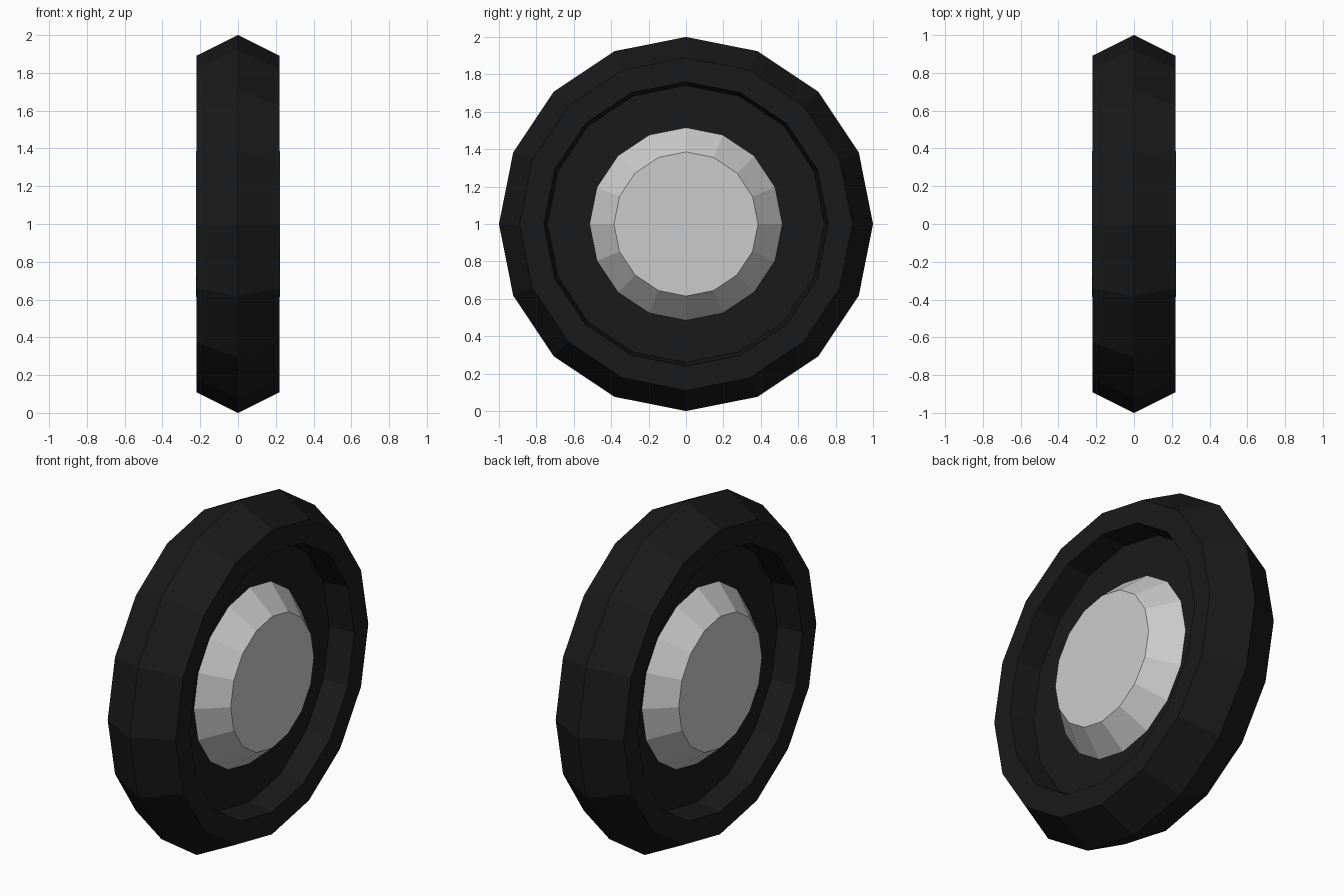
import bpy, bmesh
from math import sin, cos, tau

if "Cube" in bpy.data.objects:
    bpy.data.objects.remove(bpy.data.objects["Cube"])

SIDES = 16
CENTRE_Z = 1.0


def material(name, rgb):
    m = bpy.data.materials.new(name)
    m.diffuse_color = (*rgb, 1)
    m.use_nodes = True
    m.node_tree.nodes["Principled BSDF"].inputs["Base Color"].default_value = m.diffuse_color
    return m


def lathe(name, profile, mat=None, cap_end=False):
    """Spin an (x, radius) profile around the wheel axle."""
    bm = bmesh.new()
    rings = []
    for x, r in profile:
        rings.append([bm.verts.new((x, r * sin(tau * i / SIDES),
                                    CENTRE_Z + r * cos(tau * i / SIDES)))
                      for i in range(SIDES)])
    for a, b in zip(rings, rings[1:]):
        for i in range(SIDES):
            j = (i + 1) % SIDES
            bm.faces.new((a[j], a[i], b[i], b[j]))
    if cap_end:
        bm.faces.new(rings[-1])
    bmesh.ops.recalc_face_normals(bm, faces=bm.faces)
    # outward direction is known at the first band: flip if it came out inside
    bm.normal_update()
    bm.faces.ensure_lookup_table()
    f = bm.faces[0]
    c = f.calc_center_median()
    out = profile[1][0] - profile[0][0]
    radial = f.normal.y * c.y + f.normal.z * (c.z - CENTRE_Z)
    if (cap_end and radial < 0) or (not cap_end and f.normal.x * out > 0):
        bmesh.ops.reverse_faces(bm, faces=bm.faces)
    me = bpy.data.meshes.new(name)
    bm.to_mesh(me)
    bm.free()
    ob = bpy.data.objects.new(name, me)
    bpy.context.collection.objects.link(ob)
    if mat:
        me.materials.append(mat)
    return ob


# Tyre: pointed tread, flat sidewalls, recessed wheel well on both sides
half = [(0.075, 0.515), (0.075, 0.74), (0.22, 0.76), (0.22, 0.89)]
tyre_profile = ([(-x, r) for x, r in half] + [(0, 1.0)] + half[::-1])
# first band is the left-hand recess floor, facing -x
tyre = lathe("tyre", tyre_profile, material("black_rubber", (0.01, 0.01, 0.01)))
if tyre.data.polygons[0].normal.x > 0:
    tyre.data.flip_normals()

# Hub caps: tapered, flat-topped, one on each side
for side, label in ((1, "right"), (-1, "left")):
    lathe(f"hub_cap_{label}", [(side * 0.075, 0.515), (side * 0.222, 0.385)],
          cap_end=True)
